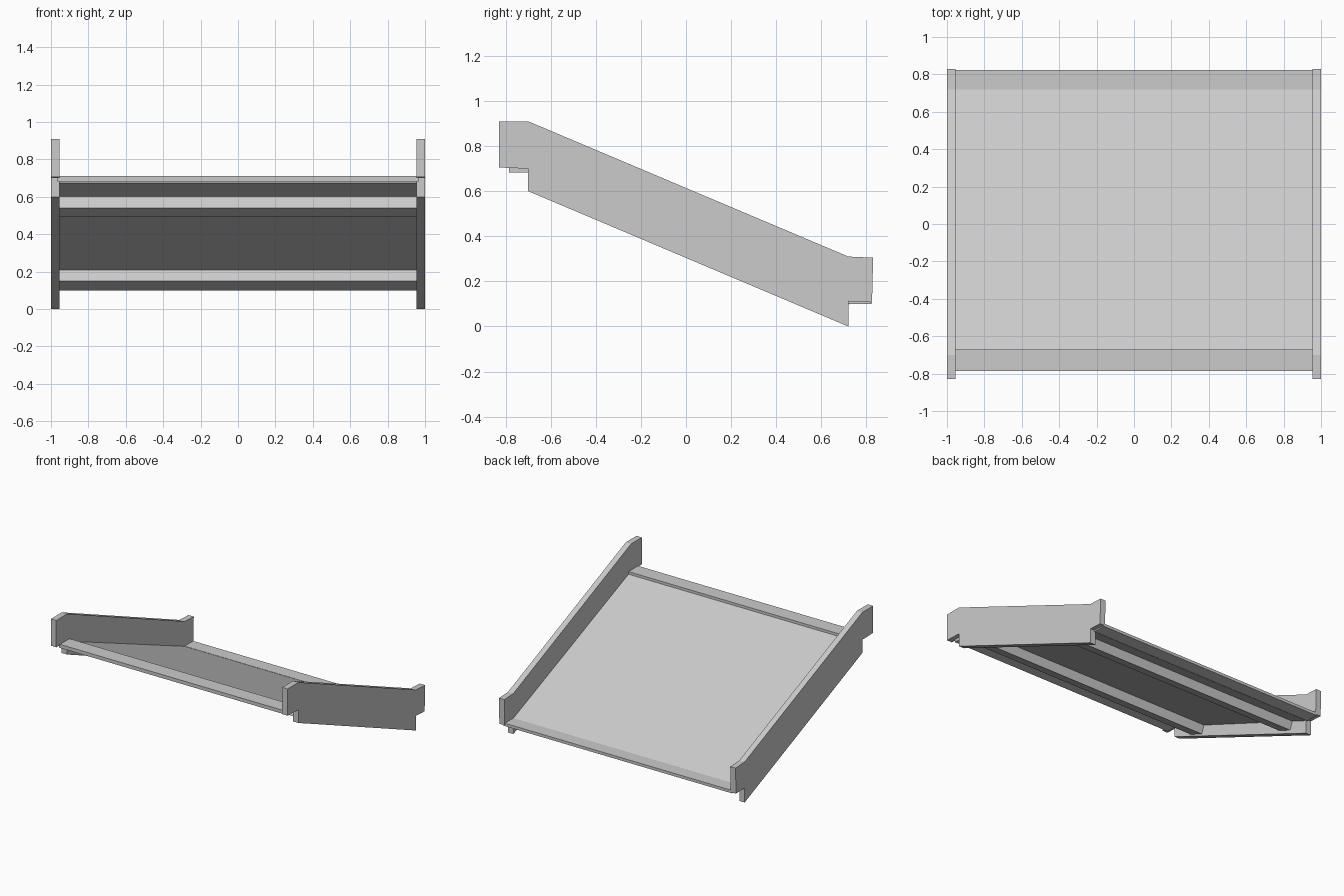
import bpy
import bmesh

cube = bpy.data.objects.get("Cube")
if cube:
    bpy.data.objects.remove(cube, do_unlink=True)

grey = bpy.data.materials.new("light grey metal")
grey.use_nodes = True
colour = (0.6, 0.6, 0.6, 1)
grey.diffuse_color = colour
grey.node_tree.nodes["Principled BSDF"].inputs["Base Color"].default_value = colour


def extrude_profile(name, profile, x0, x1):
    """Extrude a closed (y, z) outline along x."""
    bm = bmesh.new()
    face = bm.faces.new([bm.verts.new((x0, y, z)) for y, z in profile])
    result = bmesh.ops.extrude_face_region(bm, geom=[face])
    moved = [v for v in result["geom"] if isinstance(v, bmesh.types.BMVert)]
    bmesh.ops.translate(bm, verts=moved, vec=(x1 - x0, 0, 0))
    bmesh.ops.recalc_face_normals(bm, faces=bm.faces)
    mesh = bpy.data.meshes.new(name)
    bm.to_mesh(mesh)
    bm.free()
    mesh.materials.append(grey)
    obj = bpy.data.objects.new(name, mesh)
    bpy.context.collection.objects.link(obj)
    return obj


def rectangle(y0, y1, z0, z1):
    return [(y0, z0), (y1, z0), (y1, z1), (y0, z1)]


INNER = 0.955

# Side panels with level ends and hooked notches
side = [(-0.83, 0.91), (-0.70, 0.91), (0.72, 0.31), (0.83, 0.305),
        (0.825, 0.107), (0.72, 0.112), (0.72, 0.0), (-0.70, 0.60),
        (-0.70, 0.70), (-0.83, 0.705)]
extrude_profile("left_side_panel", side, INNER, 1.0)
extrude_profile("right_side_panel", side, -1.0, -INNER)

# Level lips at the upper and lower ends
extrude_profile("upper_lip", rectangle(-0.785, -0.67, 0.683, 0.71), -0.965, 0.965)
extrude_profile("lower_lip", rectangle(0.72, 0.823, 0.10, 0.122), -0.965, 0.965)

# Sloping deck
SLOPE = 0.41
THICK = 0.02


def deck_top(y):
    return 0.69 - SLOPE * (y + 0.67)


ends = (-0.68, 0.725)
deck = [(y, deck_top(y)) for y in ends]
deck += [(y, deck_top(y) - THICK) for y in reversed(ends)]
extrude_profile("deck", deck, -INNER, INNER)

# Cross beams square to the underside of the deck
norm = (1 + SLOPE ** 2) ** 0.5
cos, sin = 1 / norm, SLOPE / norm
LENGTH, DEPTH = 0.128, 0.065
for name, y in (("upper_cross_beam", -0.50), ("lower_cross_beam", 0.455)):
    z = deck_top(y) - THICK
    beam = [(y + a * cos - d * sin, z - a * sin - d * cos)
            for a, d in ((0, 0), (LENGTH, 0), (LENGTH, DEPTH), (0, DEPTH))]
    extrude_profile(name, beam, -INNER, INNER)
